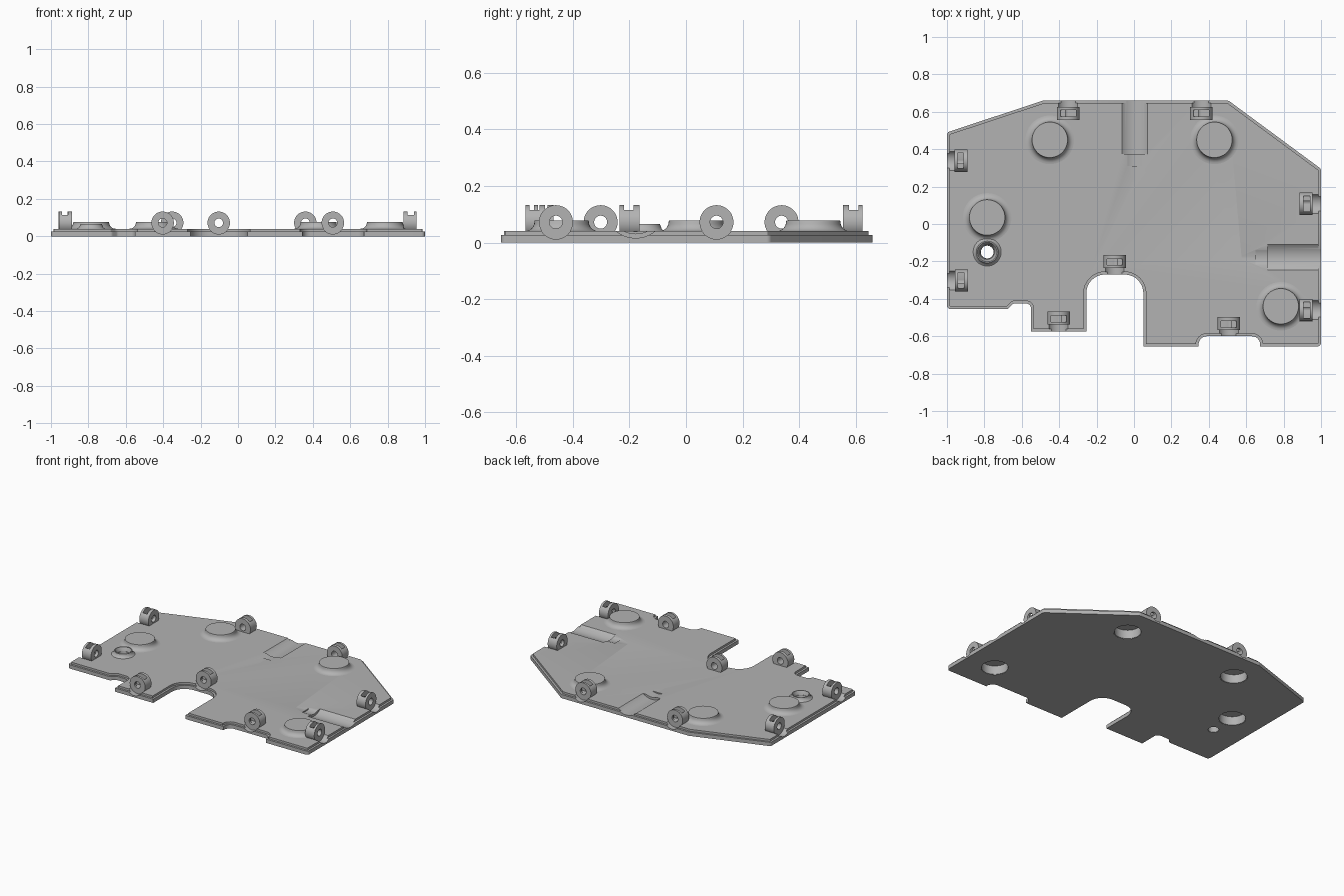
import bpy, bmesh, math
from mathutils import Vector, Matrix

if "Cube" in bpy.data.objects:
    bpy.data.objects.remove(bpy.data.objects["Cube"], do_unlink=True)

grey = bpy.data.materials.new("plain grey")
grey.use_nodes = True
grey.diffuse_color = (0.45, 0.45, 0.45, 1)
grey.node_tree.nodes["Principled BSDF"].inputs["Base Color"].default_value = (0.45, 0.45, 0.45, 1)


def finish(bm, name):
    bmesh.ops.recalc_face_normals(bm, faces=bm.faces)
    mesh = bpy.data.meshes.new(name)
    bm.to_mesh(mesh)
    bm.free()
    mesh.materials.append(grey)
    ob = bpy.data.objects.new(name, mesh)
    bpy.context.collection.objects.link(ob)
    return ob


def rod(name, start, end, radius, sides=48):
    """Cylinder between two points."""
    a, b = Vector(start), Vector(end)
    bm = bmesh.new()
    turn = (b - a).to_track_quat('Z', 'Y').to_matrix().to_4x4()
    bmesh.ops.create_cone(bm, cap_ends=True, segments=sides, radius1=radius, radius2=radius,
                          depth=(b - a).length, matrix=Matrix.Translation((a + b) / 2) @ turn)
    return finish(bm, name)


def block(name, centre, size):
    bm = bmesh.new()
    bmesh.ops.create_cube(bm, size=1, matrix=Matrix.Translation(centre) @ Matrix.Diagonal((*size, 1)))
    return finish(bm, name)


def lathe(name, profile, x, y, sides=48):
    bm = bmesh.new()
    verts = [bm.verts.new((r, 0, z)) for r, z in profile]
    edges = [bm.edges.new(p) for p in zip(verts, verts[1:])]
    bmesh.ops.spin(bm, geom=verts + edges, axis=(0, 0, 1), cent=(0, 0, 0),
                   angle=math.tau, steps=sides)
    bmesh.ops.remove_doubles(bm, verts=bm.verts, dist=0.0003)
    ob = finish(bm, name)
    ob.location = (x, y, 0)
    return ob


def cut(target, cutter):
    mod = target.modifiers.new("cut", 'BOOLEAN')
    mod.operation, mod.solver, mod.object = 'DIFFERENCE', 'EXACT', cutter
    bpy.context.view_layer.objects.active = target
    bpy.ops.object.modifier_apply(modifier=mod.name)
    bpy.data.objects.remove(cutter, do_unlink=True)


def smooth(ob):
    bpy.ops.object.select_all(action='DESELECT')
    ob.select_set(True)
    bpy.context.view_layer.objects.active = ob
    bpy.ops.object.shade_smooth_by_angle(angle=math.radians(32))


def rounded(corners, steps=8):
    """Replace each (x, y, radius) corner with an arc."""
    out = []
    for i, (x, y, r) in enumerate(corners):
        p = Vector((x, y))
        u = (Vector(corners[i - 1][:2]) - p).normalized()
        v = (Vector(corners[(i + 1) % len(corners)][:2]) - p).normalized()
        if r == 0:
            out.append(p)
            continue
        half = u.angle(v) / 2
        centre = p + (u + v).normalized() * r / math.sin(half)
        a = p + u * r / math.tan(half) - centre
        b = p + v * r / math.tan(half) - centre
        sweep = a.angle_signed(b)
        for k in range(steps + 1):
            out.append(centre + Matrix.Rotation(-sweep * k / steps, 2) @ a)
    return out


# Plate with a stepped rim
corners = [(-1, -.455, .02), (-.675, -.455, .02), (-.645, -.425, .02), (-.55, -.425, .028),
           (-.55, -.575, 0), (-.255, -.575, 0), (-.255, -.27, .1), (.05, -.27, .1),
           (.05, -.655, 0), (.345, -.655, 0), (.345, -.6, .045), (.675, -.6, .045),
           (.675, -.655, 0), (1, -.655, .02), (1, .295, .02), (.505, .66, .03),
           (-.485, .66, .03), (-1, .49, .02)]
bm = bmesh.new()
base = [bm.verts.new((p.x, p.y, 0)) for p in rounded(corners)]
bottom = bm.faces.new(base)


def raise_face(face, height):
    geom = bmesh.ops.extrude_face_region(bm, geom=[face])["geom"]
    top = next(g for g in geom if isinstance(g, bmesh.types.BMFace))
    bmesh.ops.translate(bm, verts=list(top.verts), vec=(0, 0, height))
    return top


lower = bottom.copy()
top = raise_face(bottom, .026)
if bottom.is_valid:
    bmesh.ops.delete(bm, geom=[bottom], context='FACES_ONLY')
bmesh.ops.remove_doubles(bm, verts=bm.verts, dist=1e-6)
bmesh.ops.inset_region(bm, faces=[top], thickness=.014, use_even_offset=True)
old = top
top = raise_face(top, .014)
if old.is_valid:
    bmesh.ops.delete(bm, geom=[old], context='FACES_ONLY')
plate = finish(bm, "base_plate")

# Round hollow bosses with a flared foot
boss_profile = [(0, .062), (.085, .062), (.085, .001), (.1, .001), (.1, .036), (.13, .036)]
for k in range(7):
    t = math.radians(15 * k)
    boss_profile.append((.13 - .034 * math.sin(t), .074 - .034 * math.cos(t)))
boss_profile += [(.095, .077), (0, .077)]
for i, (x, y) in enumerate([(-.45, .45), (.43, .45), (-.785, .035), (.785, -.44)]):
    cut(plate, rod("cutter", (x, y, -.1), (x, y, .1), .09))
    smooth(lathe(f"boss_{i + 1}", boss_profile, x, y))

# Small countersunk through-hole
hx, hy = -.785, -.15
cut(plate, rod("cutter", (hx, hy, -.1), (hx, hy, .1), .036))
smooth(lathe("countersunk_hole", [(.034, .001), (.034, .03), (.052, .065), (.058, .065), (.06, .058),
                                  (.065, .047), (.075, .04), (.075, .036), (.04, .036),
                                  (.04, .001), (.034, .001)], hx, hy))

# Stepped tool grooves in the plate, running in from the edge
for start, along in [((1, -.178), (-1, 0)), ((.003, .66), (0, -1))]:
    s, d = Vector((*start, .125)), Vector((*along, 0))
    for length, radius in [(.285, .109), (.35, .094), (.425, .0855)]:
        cut(plate, rod("cutter", s - d * .1, s + d * length, radius, 64))

# Screw clip: ring with a stepped nut pocket
AXIS, R, HALF = .072, .06, .035
clip = rod("screw_clip_1", (0, -HALF, AXIS), (0, HALF, AXIS), R)
cut(clip, rod("cutter", (0, -.1, AXIS), (0, .1, AXIS), .023, 32))
cut(clip, block("cutter", (0, -.003, .13), (.084, .034, .08)))
cut(clip, block("cutter", (-.02, -.003, .1), (.044, .034, .1)))
smooth(clip)

# Clips around the rim, each with a screw-head groove to the edge
places = [(-.403, -.503, 0), (-.103, -.2, 0), (.507, -.533, 0),
          (.92, .108, 90), (.92, -.46, 90),
          (-.352, .59, 180), (.36, .59, 180),
          (-.925, .338, -90), (-.922, -.302, -90)]
for i, (x, y, deg) in enumerate(places):
    ob = clip if i == 0 else bpy.data.objects.new(f"screw_clip_{i + 1}", clip.data)
    if i:
        bpy.context.collection.objects.link(ob)
    ob.location = (x, y, 0)
    ob.rotation_euler.z = math.radians(deg)
    out = Matrix.Rotation(math.radians(deg), 3, 'Z') @ Vector((0, -1, 0))
    centre = Vector((x, y, AXIS))
    cut(plate, rod("cutter", centre + out * .03, centre + out * .13, R))
smooth(plate)
